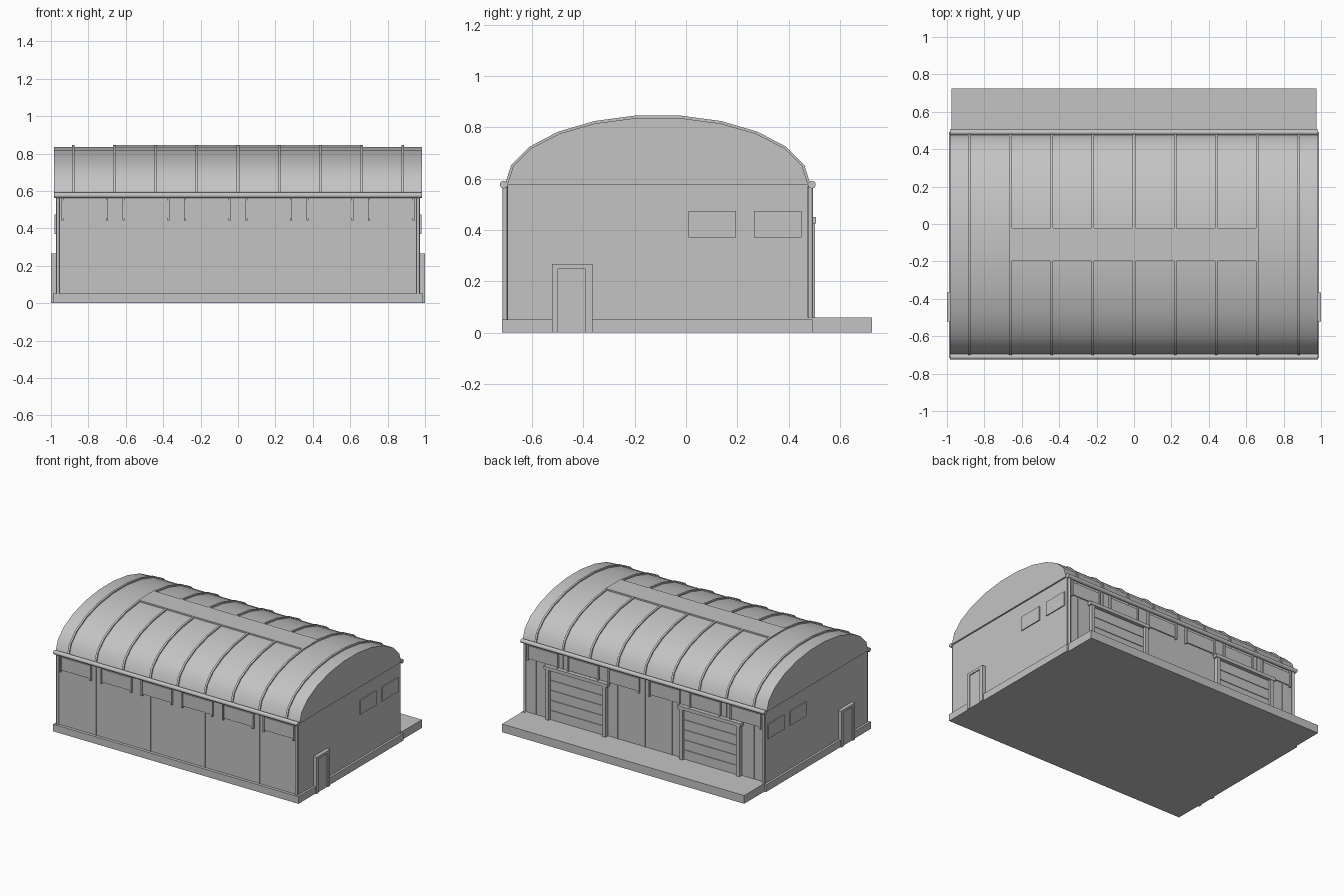
import bpy, bmesh
from math import pi, sin, cos, radians
from mathutils import Vector

cube = bpy.data.objects.get("Cube")
if cube:
    bpy.data.objects.remove(cube, do_unlink=True)

grey = bpy.data.materials.new("plain_grey")
grey.use_nodes = True
grey.diffuse_color = (0.55, 0.55, 0.55, 1)
grey.node_tree.nodes["Principled BSDF"].inputs["Base Color"].default_value = (0.55, 0.55, 0.55, 1)

MID = -0.11      # centre line of the building in y
EAVE = 0.577     # height where the roof starts
WALL = 0.585     # half depth of the walls
END = 0.974      # half length of the walls


def finish(name, bm, smooth=False):
    bmesh.ops.recalc_face_normals(bm, faces=bm.faces)
    mesh = bpy.data.meshes.new(name)
    bm.to_mesh(mesh)
    bm.free()
    mesh.materials.append(grey)
    ob = bpy.data.objects.new(name, mesh)
    bpy.context.collection.objects.link(ob)
    if smooth:
        bpy.ops.object.select_all(action='DESELECT')
        ob.select_set(True)
        bpy.context.view_layer.objects.active = ob
        bpy.ops.object.shade_smooth_by_angle(angle=radians(40))
    return ob


def box(name, x, y, z):
    """Box from (min, max) pairs."""
    bm = bmesh.new()
    bmesh.ops.create_cube(bm, size=1)
    for v in bm.verts:
        v.co = Vector([(r[0] + r[1]) / 2 + c * (r[1] - r[0]) for c, r in zip(v.co, (x, y, z))])
    return finish(name, bm)


def side_box(name, s, x, d, z):
    """Box on a long side; d is the distance range from the centre line."""
    return box(name, x, sorted(MID + s * v for v in d), z)


def end_box(name, s, x, y, z):
    """Box on an end wall; x is the distance range from the middle."""
    return box(name, sorted(s * v for v in x), y, z)


def arch(name, x0, x1, half, rise, segments=11):
    """Solid elliptical vault running along x."""
    bm = bmesh.new()
    ring = [bm.verts.new((x0, MID + half * cos(pi * i / segments),
                          EAVE + rise * sin(pi * i / segments))) for i in range(segments + 1)]
    face = bm.faces.new(ring)
    ext = bmesh.ops.extrude_face_region(bm, geom=[face], use_keep_orig=True)
    moved = [g for g in ext["geom"] if isinstance(g, bmesh.types.BMVert)]
    bmesh.ops.translate(bm, verts=moved, vec=(x1 - x0, 0, 0))
    return finish(name, bm, True)


def pipe(name, a, b, radius):
    bm = bmesh.new()
    a, b = Vector(a), Vector(b)
    bmesh.ops.create_cone(bm, cap_ends=True, segments=16, radius1=radius,
                          radius2=radius, depth=(b - a).length)
    turn = (b - a).to_track_quat('Z', 'Y')
    for v in bm.verts:
        v.co = turn @ v.co + (a + b) / 2
    return finish(name, bm, True)


# Main body, plinth and loading dock
box("walls", (-END, END), (MID - WALL, MID + WALL), (0.02, EAVE))
box("plinth", (-0.99, 0.99), (MID - 0.607, MID + 0.603), (0, 0.052))
box("loading_dock", (-0.977, 0.977), (0.47, 0.725), (0, 0.06))

# Roof vault, raised ribs and ridge panel
arch("roof", -0.985, 0.985, 0.586, 0.262)
rib_xs = [0.22 * i for i in range(-4, 5)]
for x in rib_xs:
    arch("roof_rib", x - 0.007, x + 0.007, 0.595, 0.272)
box("ridge_panel", (-0.66, 0.66), (MID - 0.088, MID + 0.088), (0.83, 0.8465))

door_xs = (-0.54, 0.54)
for s in (-1, 1):
    # Gutter and corner downpipes
    y = MID + s * 0.6
    pipe("gutter", (-0.985, y, EAVE), (0.985, y, EAVE), 0.015)
    for x in (-0.963, 0.963):
        pipe("downpipe", (x, MID + s * 0.595, 0.04), (x, MID + s * 0.595, EAVE), 0.009)

    # Wall seams
    for x in rib_xs:
        side_box("wall_batten", s, (x - 0.004, x + 0.004), (0.58, 0.589), (0.05, 0.57))

    # High windows with side jambs
    for i in range(6):
        x = (i - 2.5) * 0.328
        side_box("high_window", s, (x - 0.114, x + 0.114), (0.58, 0.593), (0.455, 0.55))
        for j in (-1, 1):
            jx = x + j * 0.12
            side_box("window_jamb", s, (jx - 0.006, jx + 0.006), (0.58, 0.6), (0.443, 0.565))

    # End door with frame
    end_box("end_door", s, (0.96, 0.993), (-0.5, -0.39), (0, 0.25))
    for y0, y1 in ((-0.522, -0.498), (-0.392, -0.365)):
        end_box("door_post", s, (0.96, 1.0), (y0, y1), (0, 0.265))
    end_box("door_lintel", s, (0.96, 1.0), (-0.522, -0.365), (0.248, 0.267))

    # End windows
    for y0 in (0.01, 0.265):
        end_box("end_window", s, (0.96, 0.981), (y0, y0 + 0.185), (0.37, 0.475))

# Roller doors on the dock side
for x in door_xs:
    slat = 0.366 / 5
    for k in range(5):
        z = 0.06 + k * slat
        side_box("roller_slat", 1, (x - 0.22, x + 0.22), (0.58, 0.595), (z, z + slat - 0.006))
    side_box("roller_backing", 1, (x - 0.22, x + 0.22), (0.58, 0.59), (0.055, 0.43))
    for j in (-1, 1):
        px = x + j * 0.23
        side_box("roller_post", 1, (px - 0.014, px + 0.014), (0.58, 0.613), (0.05, 0.43))
    side_box("roller_lintel", 1, (x - 0.255, x + 0.255), (0.58, 0.616), (0.425, 0.45))
